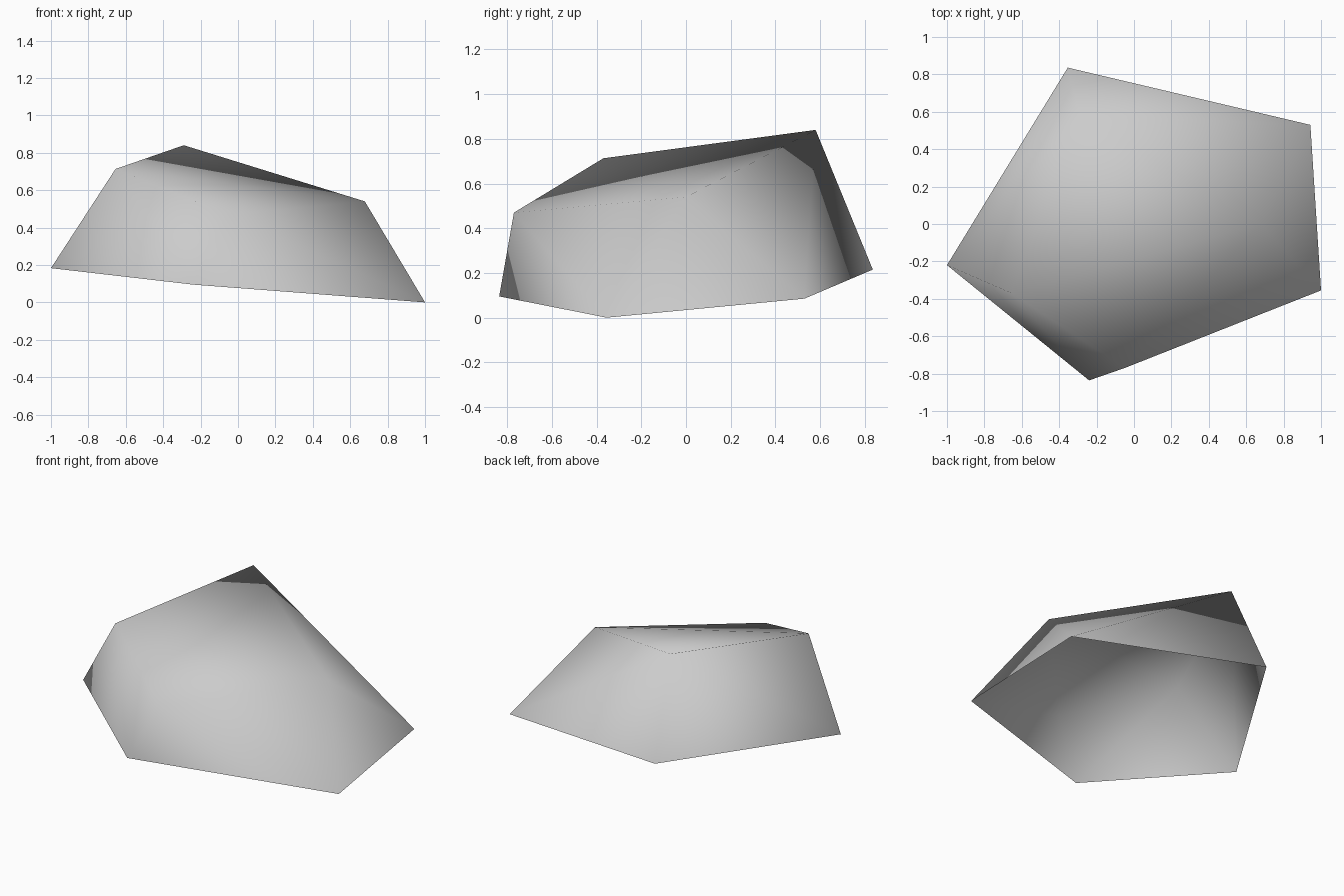
import bpy
import bmesh

cube = bpy.data.objects.get("Cube")
if cube:
    bpy.data.objects.remove(cube, do_unlink=True)

# Plain grey stone
stone = bpy.data.materials.new("grey_stone")
stone.use_nodes = True
grey = (0.6, 0.6, 0.6, 1)
stone.diffuse_color = grey
stone.node_tree.nodes["Principled BSDF"].inputs["Base Color"].default_value = grey

# Uneven five-cornered foot and four-cornered crown of the rock
foot = [(-0.354, 0.836, 0.215), (0.943, 0.53, 0.085), (1, -0.355, 0),
        (-0.24, -0.836, 0.095), (-1, -0.22, 0.183)]
crown = [(-0.655, -0.37, 0.713), (-0.29, 0.58, 0.84),
         (0.678, 0, 0.54), (-0.05, -0.77, 0.47)]

# Wrap the corners in a faceted shell, then open the underside
bm = bmesh.new()
foot_verts = [bm.verts.new(p) for p in foot]
crown_verts = [bm.verts.new(p) for p in crown]
bmesh.ops.convex_hull(bm, input=foot_verts + crown_verts)
bm.normal_update()
underside = [f for f in bm.faces if all(v in foot_verts for v in f.verts)]
bmesh.ops.delete(bm, geom=underside, context="FACES")
for face in bm.faces:
    face.smooth = True

mesh = bpy.data.meshes.new("rock")
bm.to_mesh(mesh)
bm.free()
mesh.materials.append(stone)
rock = bpy.data.objects.new("rock", mesh)
bpy.context.collection.objects.link(rock)
